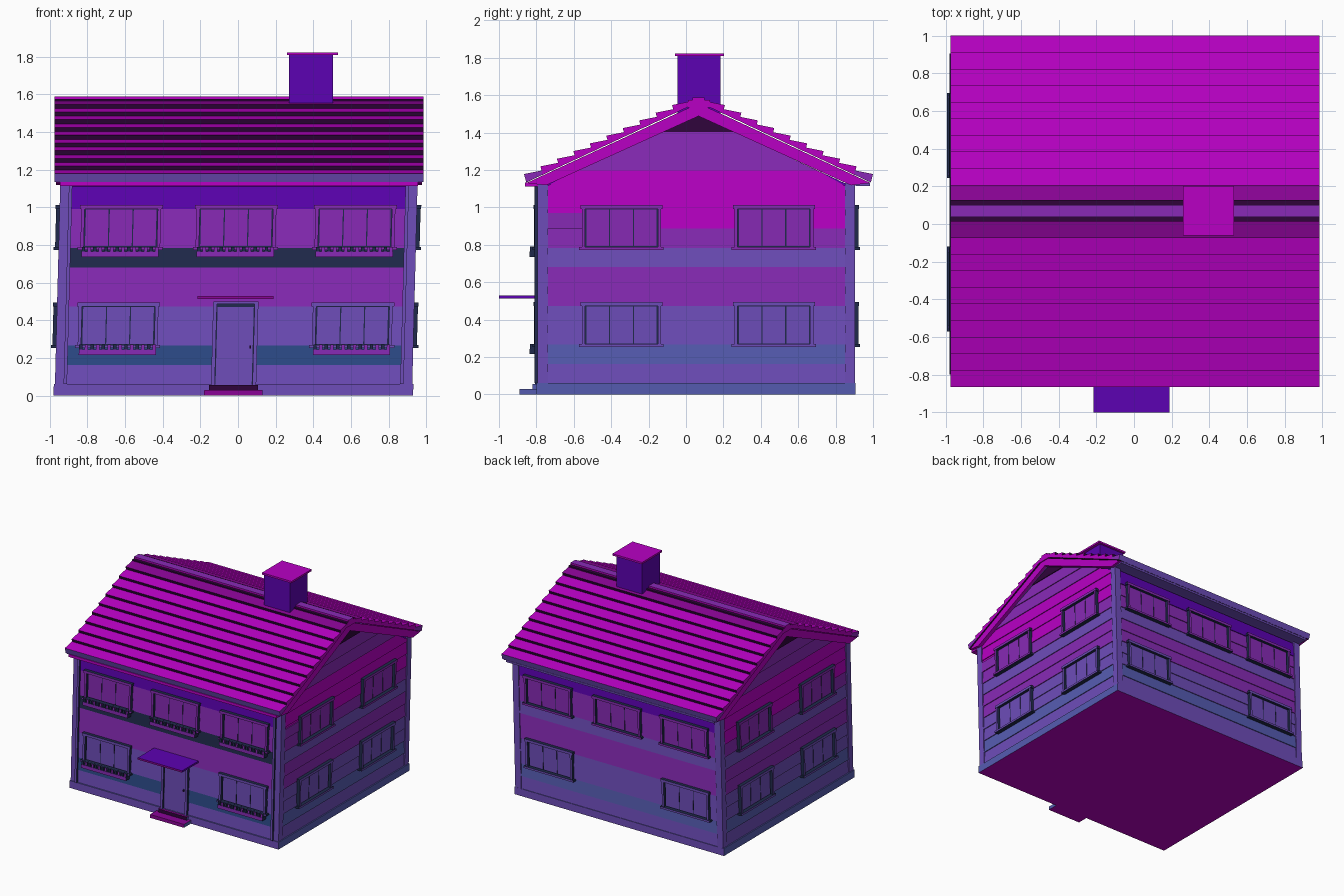
import bpy, bmesh

if "Cube" in bpy.data.objects:
    bpy.data.objects.remove(bpy.data.objects["Cube"])

# --- colours (display values, converted to linear) ---
PALETTE = {
    "magenta": (184, 0, 196), "plum": (138, 4, 150), "dark_plum": (46, 4, 58),
    "purple": (136, 42, 182), "periwinkle": (110, 77, 186), "blue": (86, 92, 178),
    "deep_blue": (44, 74, 136), "slate": (32, 42, 76), "indigo": (92, 2, 178),
}
NAMES = list(PALETTE)


def linear(c):
    c /= 255
    return c / 12.92 if c < 0.04 else ((c + 0.055) / 1.055) ** 2.4


MATS = []
for name, rgb in PALETTE.items():
    mat = bpy.data.materials.new(name)
    mat.use_nodes = True
    colour = [linear(c) for c in rgb] + [1]
    mat.diffuse_color = colour
    mat.node_tree.nodes["Principled BSDF"].inputs["Base Color"].default_value = colour
    MATS.append(mat)


# --- helpers ---
def loft(bm, a, b, mat, sides=None):
    """Closed solid between two matching loops; sides recolours chosen side faces."""
    va, vb = [bm.verts.new(p) for p in a], [bm.verts.new(p) for p in b]
    faces = [bm.faces.new(va), bm.faces.new(vb[::-1])]
    n = len(a)
    for i in range(n):
        j = (i + 1) % n
        f = bm.faces.new((va[j], va[i], vb[i], vb[j]))
        f.material_index = NAMES.index((sides or {}).get(i, mat))
    for f in faces:
        f.material_index = NAMES.index(mat)


def prism(bm, profile, x0, x1, mat, sides=None):
    loft(bm, [(x0, y, z) for y, z in profile], [(x1, y, z) for y, z in profile], mat, sides)


def finish(name, bm):
    bmesh.ops.recalc_face_normals(bm, faces=bm.faces)
    for v in bm.verts:  # the whole house leans very slightly
        v.co.x += 0.03 * min(v.co.z, 1.1) / 1.1 - 0.025
    mesh = bpy.data.meshes.new(name)
    bm.to_mesh(mesh)
    bm.free()
    slots = [p.material_index for p in mesh.polygons]
    used = sorted(set(slots))
    for i in used:
        mesh.materials.append(MATS[i])
    for p, s in zip(mesh.polygons, slots):
        p.material_index = used.index(s)
    obj = bpy.data.objects.new(name, mesh)
    bpy.context.collection.objects.link(obj)


def block(name, x0, x1, y0, y1, z0, z1, mat, sides=None):
    """Box object. Sides: 0 bottom, 1 back, 2 top, 3 front."""
    bm = bmesh.new()
    prism(bm, [(y0, z0), (y1, z0), (y1, z1), (y0, z1)], x0, x1, mat, sides)
    finish(name, bm)


# Each wall maps (along, outward, up) to a point
WALLS = {
    "front": lambda u, o, z: (u, -0.78 - o, z),
    "back": lambda u, o, z: (u, 0.89 + o, z),
    "right": lambda u, o, z: (0.935 + o, u, z),
    "left": lambda u, o, z: (-0.935 - o, u, z),
}


def wall_box(bm, wall, u0, u1, o0, o1, z0, z1, mat, edge="slate"):
    """Box on a wall: mat on the outward face, edge colour on the rest."""
    f = WALLS[wall]
    loop = [(u0, o0), (u1, o0), (u1, o1), (u0, o1)]
    loft(bm, [f(u, o, z0) for u, o in loop], [f(u, o, z1) for u, o in loop], edge, {2: mat})


# --- body and plinth ---
MID, TOP, SLOPE, BOARD = 0.055, 1.5, 0.467, 0.1033
bm = bmesh.new()
prism(bm, [(-0.78, 0.03), (0.89, 0.03), (0.89, 1.11), (MID, TOP), (-0.78, 1.11)],
      -0.935, 0.935, "indigo")
finish("house_core", bm)
block("plinth", -0.955, 0.955, -0.80, 0.905, 0, 0.06, "blue",
      sides={0: "magenta", 1: "periwinkle", 3: "periwinkle"})

# --- clapboards ---
FRONT = ["periwinkle", "deep_blue", "periwinkle", "periwinkle", "purple", "purple",
         "slate", "purple", "purple", "indigo"]
BACK = ["periwinkle", "blue", "periwinkle", "periwinkle", "purple", "purple",
        "periwinkle", "purple", "purple", "indigo"]
SIDE = ["periwinkle", "blue", "periwinkle", "periwinkle", "purple", "purple", "periwinkle",
        "purple", "magenta", "magenta", "magenta", "purple", "purple", "dark_plum"]
for wall, colours in (("front", FRONT), ("back", BACK), ("right", SIDE), ("left", SIDE)):
    bm = bmesh.new()
    f = WALLS[wall]
    gable = colours is SIDE
    for i, col in enumerate(colours):
        z0 = 0.06 + BOARD * i
        z1 = min(z0 + BOARD, TOP - 0.002)
        c = MID if gable else 0
        w0, w1 = [min(0.835, (TOP - z) / SLOPE) if gable else 0.935 for z in (z0, z1)]
        ends = [[f(c + s * w0, 0, z0), f(c + s * w0, 0.01, z0),
                 f(c + s * w1, 0.003, z1), f(c + s * w1, 0, z1)] for s in (-1, 1)]
        loft(bm, *ends, col)
    finish(wall + "_clapboards", bm)

# short odd-coloured board beside the upper gable window
bm = bmesh.new()
wall_box(bm, "right", -0.74, -0.555, 0.003, 0.0115, 0.887, 0.97, "purple", "purple")
finish("short_gable_board", bm)

# --- corner boards and front downpipes ---
for sx, side in ((-1, "left"), (1, "right")):
    for y0, y1, end in ((-0.793, -0.738, "front"), (0.85, 0.904, "back")):
        xs = sorted((sx * 0.895, sx * 0.949))
        block(f"{end}_{side}_corner_board", *xs, y0, y1, 0.06, 1.13, "periwinkle")
    xs = sorted((sx * 0.885, sx * 0.903))
    block(side + "_downpipe", *xs, -0.81, -0.792, 0.06, 1.115, "slate", {3: "periwinkle"})


# --- windows ---
def window(name, wall, c, z0, col):
    bm = bmesh.new()
    h, z1 = 0.212, z0 + 0.225
    wall_box(bm, wall, c - h, c + h, 0, 0.011, z0, z1, "slate")
    for k in (-1, 0, 1):
        u = c + k * 0.127
        wall_box(bm, wall, u - 0.0605, u + 0.0605, 0.01, 0.014, z0 + 0.011, z1 - 0.018, col)
    for s in (-1, 1):
        u = c + s * (h - 0.009)
        wall_box(bm, wall, u - 0.009, u + 0.009, 0, 0.033, z0, z1, col)
    wall_box(bm, wall, c - h - 0.008, c + h + 0.008, 0, 0.036, z1 - 0.015, z1 + 0.006, col)
    wall_box(bm, wall, c - h - 0.014, c + h + 0.014, 0, 0.041, z0 - 0.009, z0 + 0.007, col)
    finish(name, bm)


def flower_box(name, c, z0):
    bm = bmesh.new()
    wall_box(bm, "front", c - 0.205, c + 0.205, 0.01, 0.058, z0 - 0.047, z0 - 0.018, "purple")
    for i in range(14):
        u = c - 0.195 + i * 0.03
        col = "purple" if i % 2 else "slate"
        wall_box(bm, "front", u - 0.009, u + 0.009, 0.03, 0.055, z0 - 0.018, z0 + 0.008, col)
    finish(name, bm)


for floor, z0, col in (("lower", 0.262, "periwinkle"), ("upper", 0.782, "purple")):
    for wall in WALLS:
        if wall in ("left", "right"):
            centres = (-0.345, 0.47)
        else:
            centres = (-0.622, 0.622) if floor == "lower" else (-0.622, -0.01, 0.622)
        for k, c in enumerate(centres):
            window(f"{wall}_{floor}_window_{k + 1}", wall, c, z0, col)
            if wall == "front":
                flower_box(f"{floor}_flower_box_{k + 1}", c, z0)

# --- door, canopy and steps ---
bm = bmesh.new()
wall_box(bm, "front", -0.11, 0.11, 0, 0.012, 0.055, 0.49, "slate")
wall_box(bm, "front", -0.096, 0.096, 0, 0.016, 0.06, 0.47, "periwinkle")
for s in (-1, 1):
    wall_box(bm, "front", s * 0.11 - 0.01, s * 0.11 + 0.01, 0, 0.028, 0.055, 0.5, "periwinkle")
wall_box(bm, "front", -0.12, 0.12, 0, 0.03, 0.485, 0.5, "periwinkle")
wall_box(bm, "front", 0.08, 0.088, 0.01, 0.03, 0.25, 0.265, "dark_plum")
finish("front_door", bm)
block("door_canopy", -0.205, 0.2, -1.0, -0.78, 0.513, 0.528, "indigo", sides={3: "plum"})
block("lower_step", -0.155, 0.155, -0.89, -0.78, 0.0, 0.028, "blue",
      sides={0: "magenta", 2: "plum", 3: "plum"})
block("upper_step", -0.13, 0.13, -0.82, -0.78, 0.028, 0.055, "blue",
      sides={2: "plum", 3: "dark_plum"})

# --- roof: slab, bargeboards and stepped boards on both slopes ---
RIDGE, ROWS, PITCH, RISE = 0.067, 10, 0.088, 0.041
for s, side in ((-1, "front"), (1, "back")):
    slope = [(RIDGE + s * 0.92, 1.13), (RIDGE, 1.556), (RIDGE, 1.488), (RIDGE + s * 0.815, 1.118)]
    bm = bmesh.new()
    prism(bm, slope, -0.95, 0.95, "periwinkle")
    finish(side + "_roof_slab", bm)
    bm = bmesh.new()
    for x0, x1 in ((-0.972, -0.94), (0.94, 0.972)):
        prism(bm, slope, x0, x1, "magenta")
    finish(side + "_bargeboards", bm)
    bm = bmesh.new()
    for i in range(ROWS):
        d, z = 0.933 - PITCH * i, 1.178 + RISE * i
        inner = max(d - 0.1, 0.03)
        board = [(RIDGE + s * d, z), (RIDGE + s * inner, z + 0.02),
                 (RIDGE + s * inner, z - 0.003), (RIDGE + s * (d - 0.012), z - 0.045)]
        top = "plum" if i == ROWS - 1 else "magenta"
        end = "purple" if i == 0 else "magenta"
        riser = "periwinkle" if i == 0 else "dark_plum"
        prism(bm, board, -0.98, 0.98, end, {0: top, 2: "dark_plum", 3: riser})
    finish(side + "_roof_boards", bm)

block("ridge_base", -0.98, 0.98, 0.012, 0.128, 1.535, 1.574, "magenta",
      sides={1: "dark_plum", 2: "dark_plum", 3: "dark_plum"})
block("ridge_cap", -0.98, 0.98, 0.036, 0.1, 1.574, 1.588, "magenta", sides={2: "purple"})

# --- gutters ---
block("front_gutter", -0.95, 0.95, -0.86, -0.79, 1.112, 1.134, "magenta")
block("back_gutter", -0.95, 0.95, 0.905, 0.985, 1.115, 1.134, "periwinkle")

# --- chimney ---
block("chimney", 0.265, 0.5, -0.045, 0.185, 1.45, 1.808, "indigo")
block("chimney_cap", 0.255, 0.525, -0.06, 0.203, 1.808, 1.823, "magenta")
